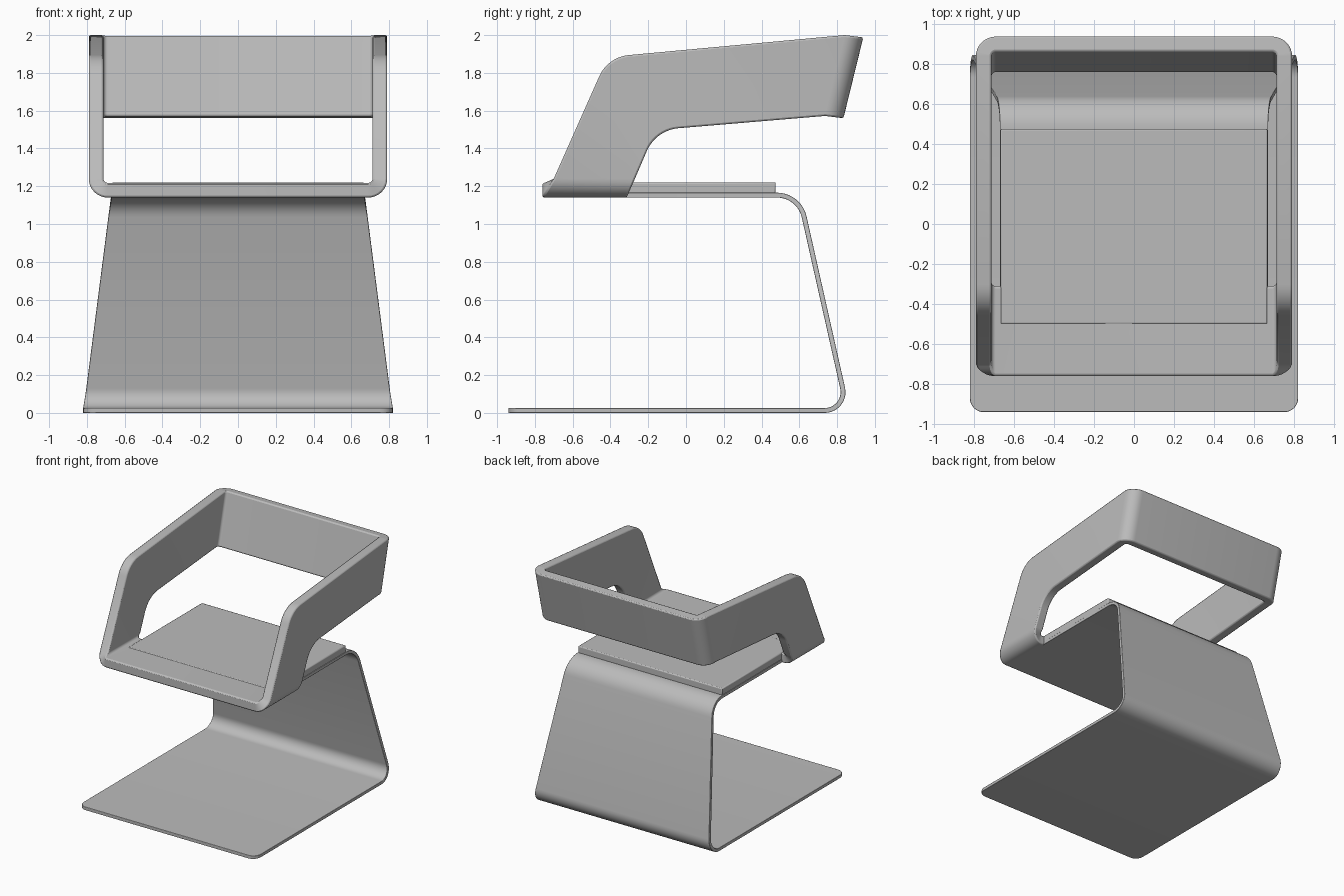
import bpy, bmesh
from math import sin, cos, tan, pi, radians
from mathutils import Vector

cube = bpy.data.objects.get("Cube")
if cube:
    bpy.data.objects.remove(cube, do_unlink=True)

grey = bpy.data.materials.new("soft_grey")
grey.use_nodes = True
grey.diffuse_color = (0.5, 0.5, 0.5, 1)
grey.node_tree.nodes["Principled BSDF"].inputs["Base Color"].default_value = (0.5, 0.5, 0.5, 1)


def fillet(points, radii, steps=10):
    """Round the inner corners of a 2D polyline."""
    pts = [Vector(p) for p in points]
    out = [pts[0]]
    for a, b, c, r in zip(pts, pts[1:], pts[2:], radii):
        u, v = (a - b).normalized(), (c - b).normalized()
        half = u.angle(v) / 2
        centre = b + (u + v).normalized() * r / sin(half)
        start = b + u * r / tan(half) - centre
        side = (b - centre).normalized()
        turn = (b + v * r / tan(half) - centre)
        sweep = start.angle(turn)
        axis = (side - start.normalized() * side.dot(start.normalized())).normalized()
        for i in range(steps + 1):
            t = sweep * i / steps
            out.append(centre + start * cos(t) + axis * r * sin(t))
    return out + [pts[-1]]


def loft(name, sections, closed, bevel, segments=2):
    """Join equal cross-sections into one solid."""
    bm = bmesh.new()
    rings = [[bm.verts.new(p) for p in s] for s in sections]
    n = len(rings[0])
    pairs = list(zip(rings, rings[1:]))
    if closed:
        pairs.append((rings[-1], rings[0]))
    else:
        bm.faces.new(rings[0])
        bm.faces.new(rings[-1])
    for a, b in pairs:
        for i in range(n):
            j = (i + 1) % n
            bm.faces.new((a[i], a[j], b[j], b[i]))
    bmesh.ops.recalc_face_normals(bm, faces=bm.faces)
    mesh = bpy.data.meshes.new(name)
    bm.to_mesh(mesh)
    bm.free()
    mesh.materials.append(grey)
    obj = bpy.data.objects.new(name, mesh)
    bpy.context.collection.objects.link(obj)
    mod = obj.modifiers.new("soft_edges", "BEVEL")
    mod.width, mod.segments, mod.limit_method = bevel, segments, "ANGLE"
    mod.angle_limit = radians(50)
    bpy.ops.object.select_all(action="DESELECT")
    obj.select_set(True)
    bpy.context.view_layer.objects.active = obj
    bpy.ops.object.shade_smooth_by_angle(angle=radians(35))
    return obj


# Bent sheet: floor plate, leaning back support and seat support
THICK = 0.026
FRONT, CORNER = -0.94, 0.07
path = fillet([(FRONT + CORNER, 0), (0.872, 0), (0.61, 1.166), (-0.33, 1.166)], [0.11, 0.16])
sections = []
for i in range(7):  # rounded front corners of the floor plate
    a = pi / 2 * i / 6
    y, w = FRONT + CORNER * (1 - sin(a)), 0.82 - CORNER * (1 - cos(a))
    sections.insert(0, [(-w, y, 0), (w, y, 0), (w, y, THICK), (-w, y, THICK)])
sections.reverse()
sections = sections[::-1] if sections[0][0][1] > sections[-1][0][1] else sections
for i, p in enumerate(path):
    if i == 0:
        continue
    before = (p - path[i - 1]).normalized()
    after = (path[i + 1] - p).normalized() if i + 1 < len(path) else before
    d = (before + after).normalized()
    q = p + Vector((-d.y, d.x)) * THICK
    w = 0.82 - 0.15 * p.y / 1.166
    sections.append([(-w, *p), (w, *p), (w, *q), (-w, *q)])
loft("bent_support", sections, False, 0.004)

# Seat pad
pad = [[(x, y, z) for x, z in ((-0.667, 1.16), (0.667, 1.16), (0.667, 1.221), (-0.667, 1.221))]
       for y in (-0.5, 0.475)]
loft("seat_pad", pad, False, 0.008)

# Continuous band: seat front, arms and backrest
OUTER, INNER, CX = 0.1, 0.022, 0.69
front_edge = fillet([(-0.70, 1.24), (-0.414, 1.884), (0.84, 2.0)], [0.19])
rear_edge = fillet([(-0.27, 1.24), (-0.16, 1.497), (0.735, 1.572)], [0.2])
half = []
for i in range(9):  # lower corner
    a = pi / 2 * i / 8
    k = 1 - cos(a)
    f, r = -0.76 + 0.06 * k, -0.31 + 0.04 * k
    o, n = [(CX + q * sin(a), 1.24 - q * cos(a)) for q in (OUTER, INNER)]
    half.append([(o[0], f, o[1]), (n[0], f, n[1]), (n[0], r, n[1]), (o[0], r, o[1])])
for f, r in zip(front_edge[1:], rear_edge[1:]):  # arm
    half.append([(CX + OUTER, *f), (CX + INNER, *f), (CX + INNER, *r), (CX + OUTER, *r)])
lean = Vector((0.985, -0.12))
for i in range(1, 9):  # back corner
    a = pi / 2 * i / 8
    section = []
    for base, q in ((front_edge[-1], OUTER), (front_edge[-1], INNER),
                    (rear_edge[-1], INNER), (rear_edge[-1], OUTER)):
        section.append((CX + q * cos(a), *(base + lean * q * sin(a))))
    half.append(section)
mirrored = [[(-x, y, z) for x, y, z in s] for s in reversed(half)]
loft("arm_and_back_band", half + mirrored, True, 0.01)
